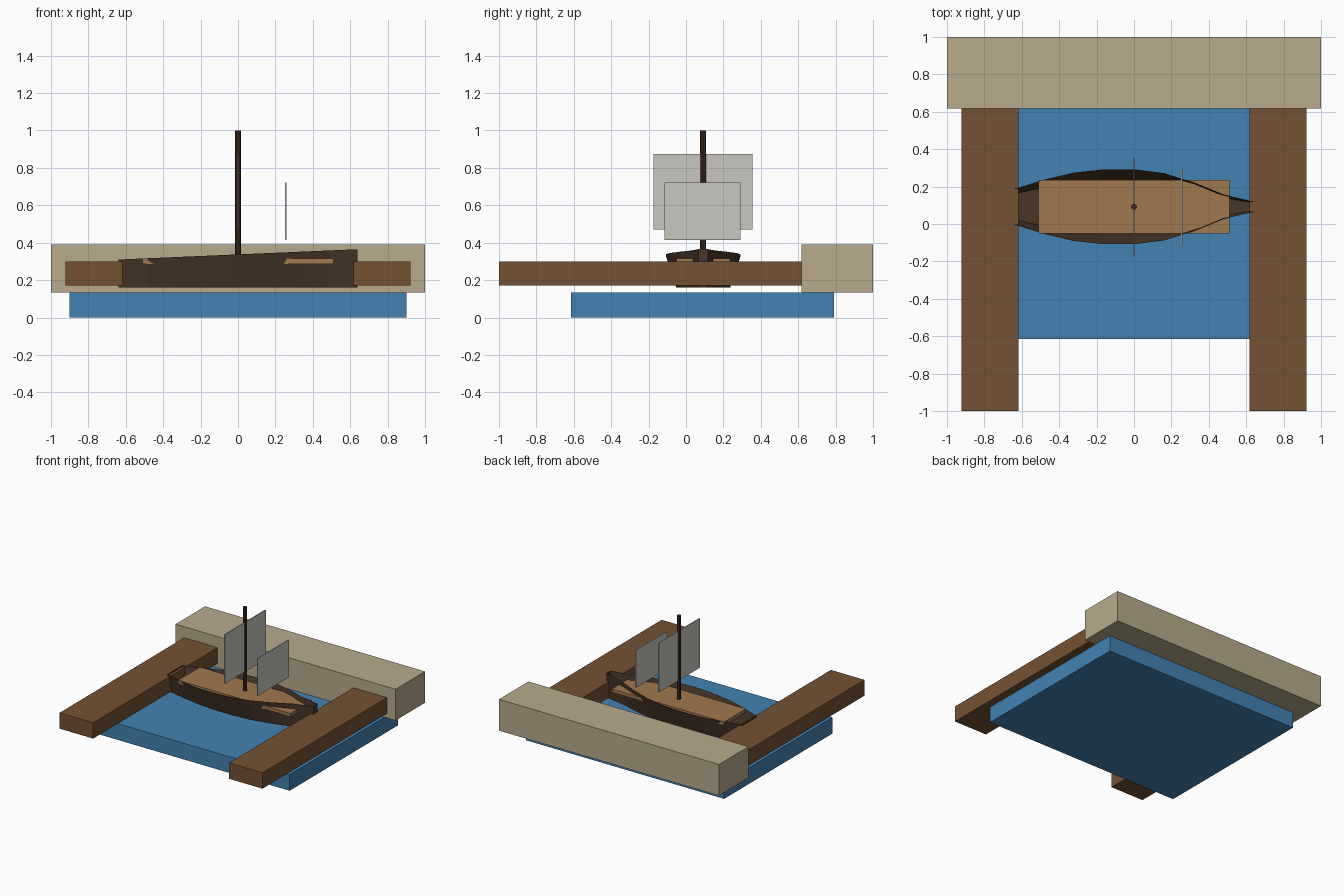
import bpy, bmesh

old = bpy.data.objects.get("Cube")
if old:
    bpy.data.objects.remove(old, do_unlink=True)


def material(name, hex_code):
    rgb = [int(hex_code[i:i + 2], 16) / 255 for i in (0, 2, 4)]
    lin = [c / 12.92 if c < 0.04045 else ((c + 0.055) / 1.055) ** 2.4 for c in rgb]
    m = bpy.data.materials.new(name)
    m.use_nodes = True
    m.diffuse_color = (*lin, 1)
    m.node_tree.nodes["Principled BSDF"].inputs["Base Color"].default_value = (*lin, 1)
    return m


stone = material("sandy stone", "B8AA8C")
timber = material("dock timber", "745233")
water_blue = material("water blue", "4282B2")
hull_brown = material("hull dark brown", "4A3729")
deck_brown = material("deck light brown", "A0784F")
mast_brown = material("mast dark brown", "3D2B1F")
canvas = material("sail canvas", "C8C7C1")


def finish(name, bm, mat):
    mesh = bpy.data.meshes.new(name)
    bm.to_mesh(mesh)
    bm.free()
    mesh.materials.append(mat)
    ob = bpy.data.objects.new(name, mesh)
    bpy.context.collection.objects.link(ob)
    return ob


def box(name, xs, ys, zs, mat):
    bm = bmesh.new()
    bmesh.ops.create_cube(bm, size=1)
    for v in bm.verts:
        v.co = [span[1] if c > 0 else span[0] for c, span in zip(v.co, (xs, ys, zs))]
    return finish(name, bm, mat)


# Harbour: basin, quay and two piers
box("water", (-0.9, 0.9), (-0.615, 0.79), (0, 0.133), water_blue)
box("quay", (-1, 1), (0.617, 1), (0.133, 0.39), stone)
box("left_pier", (0.617, 0.922), (-1, 0.617), (0.17, 0.3), timber)
box("right_pier", (-0.922, -0.617), (-1, 0.617), (0.17, 0.3), timber)

# Hull: open-topped loft with flared sides, a flat floor and closed ends
MID_Y = 0.092
half_widths = [0.095, 0.145, 0.183, 0.2, 0.2, 0.18, 0.13, 0.065, 0.027]
bm = bmesh.new()
rings = []
for i, w in enumerate(half_widths):
    x = -0.64 + 0.16 * i
    rail = 0.31 + 0.055 * i / 8
    section = [(-w, rail), (-0.72 * w, 0.16), (0.72 * w, 0.16), (w, rail)]
    rings.append([bm.verts.new((x, MID_Y + y, z)) for y, z in section])
for a, b in zip(rings, rings[1:]):
    for k in range(3):
        bm.faces.new((a[k], a[k + 1], b[k + 1], b[k]))
bm.faces.new(rings[0][::-1])
bm.faces.new(rings[-1])
bmesh.ops.recalc_face_normals(bm, faces=bm.faces)
finish("hull", bm, hull_brown)

# Deck and mast
box("deck", (-0.51, 0.51), (-0.05, 0.235), (0.287, 0.315), deck_brown)
bm = bmesh.new()
bmesh.ops.create_cone(bm, cap_ends=True, segments=8, radius1=0.016, radius2=0.016, depth=0.7)
bmesh.ops.translate(bm, verts=bm.verts, vec=(0, MID_Y, 0.65))
finish("mast", bm, mast_brown)

# Sails
box("main_sail", (-0.004, 0.004), (-0.175, 0.355), (0.47, 0.875), canvas)
box("fore_sail", (0.251, 0.259), (-0.115, 0.292), (0.415, 0.722), canvas)
